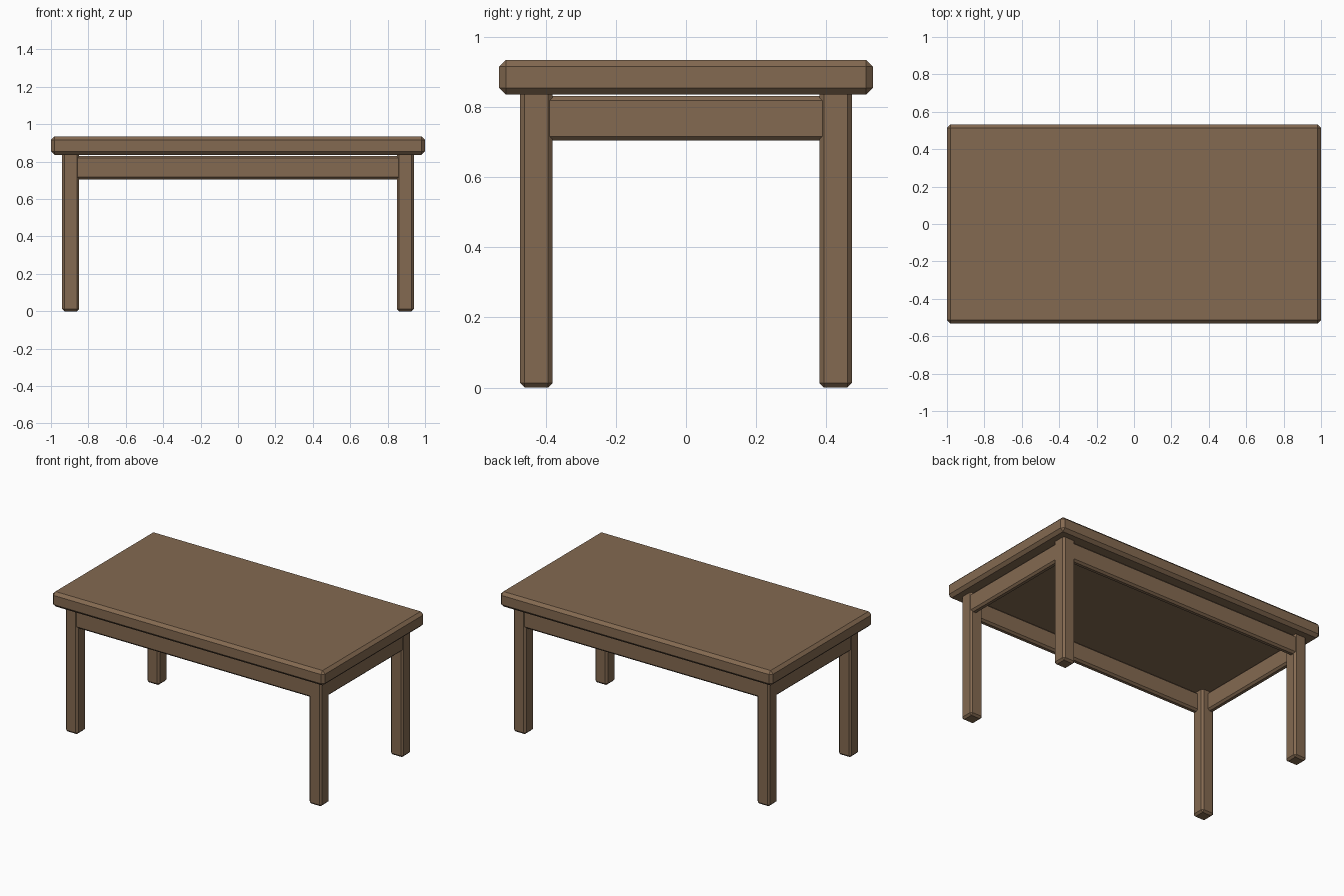
import bpy

if "Cube" in bpy.data.objects:
    bpy.data.objects.remove(bpy.data.objects["Cube"])

# Wood shared by every part
wood = bpy.data.materials.new("brown_wood")
wood.diffuse_color = (0.23, 0.143, 0.082, 1.0)
wood.use_nodes = True
wood.node_tree.nodes["Principled BSDF"].inputs["Base Color"].default_value = wood.diffuse_color


def chamfered_box(name, low, high, chamfer):
    """Box between two corners with flat 45 degree chamfers on all edges."""
    centre = [(a + b) / 2 for a, b in zip(low, high)]
    bpy.ops.mesh.primitive_cube_add(size=1, location=centre)
    obj = bpy.context.object
    obj.name = name
    obj.scale = [b - a for a, b in zip(low, high)]
    bpy.ops.object.transform_apply(location=False, rotation=False, scale=True)
    bevel = obj.modifiers.new("chamfer", 'BEVEL')
    bevel.width = chamfer
    bevel.segments = 1
    bevel.limit_method = 'NONE'
    obj.data.materials.append(wood)
    return obj


# Table top
chamfered_box("table_top", (-1, -0.533, 0.836), (1, 0.533, 0.935), 0.019)

# Legs, their upper ends tucked into the top
LEG_X, LEG_Y, HALF = 0.895, 0.427, 0.046
for sx, side in ((-1, "left"), (1, "right")):
    for sy, end in ((-1, "front"), (1, "back")):
        x, y = sx * LEG_X, sy * LEG_Y
        chamfered_box(f"{end}_{side}_leg", (x - HALF, y - HALF, 0),
                      (x + HALF, y + HALF, 0.853), 0.0125)

# Aprons between the legs, just behind the outer leg faces
BOTTOM, TOP, THICK, INSET = 0.704, 0.831, 0.045, 0.004
for s, name in ((-1, "front_apron"), (1, "back_apron")):
    y = s * (LEG_Y + HALF - INSET - THICK / 2)
    chamfered_box(name, (-0.875, y - THICK / 2, BOTTOM),
                  (0.875, y + THICK / 2, TOP), 0.0125)
for s, name in ((-1, "left_apron"), (1, "right_apron")):
    x = s * (LEG_X + HALF - INSET - THICK / 2)
    chamfered_box(name, (x - THICK / 2, -0.405, BOTTOM),
                  (x + THICK / 2, 0.405, TOP), 0.0125)
